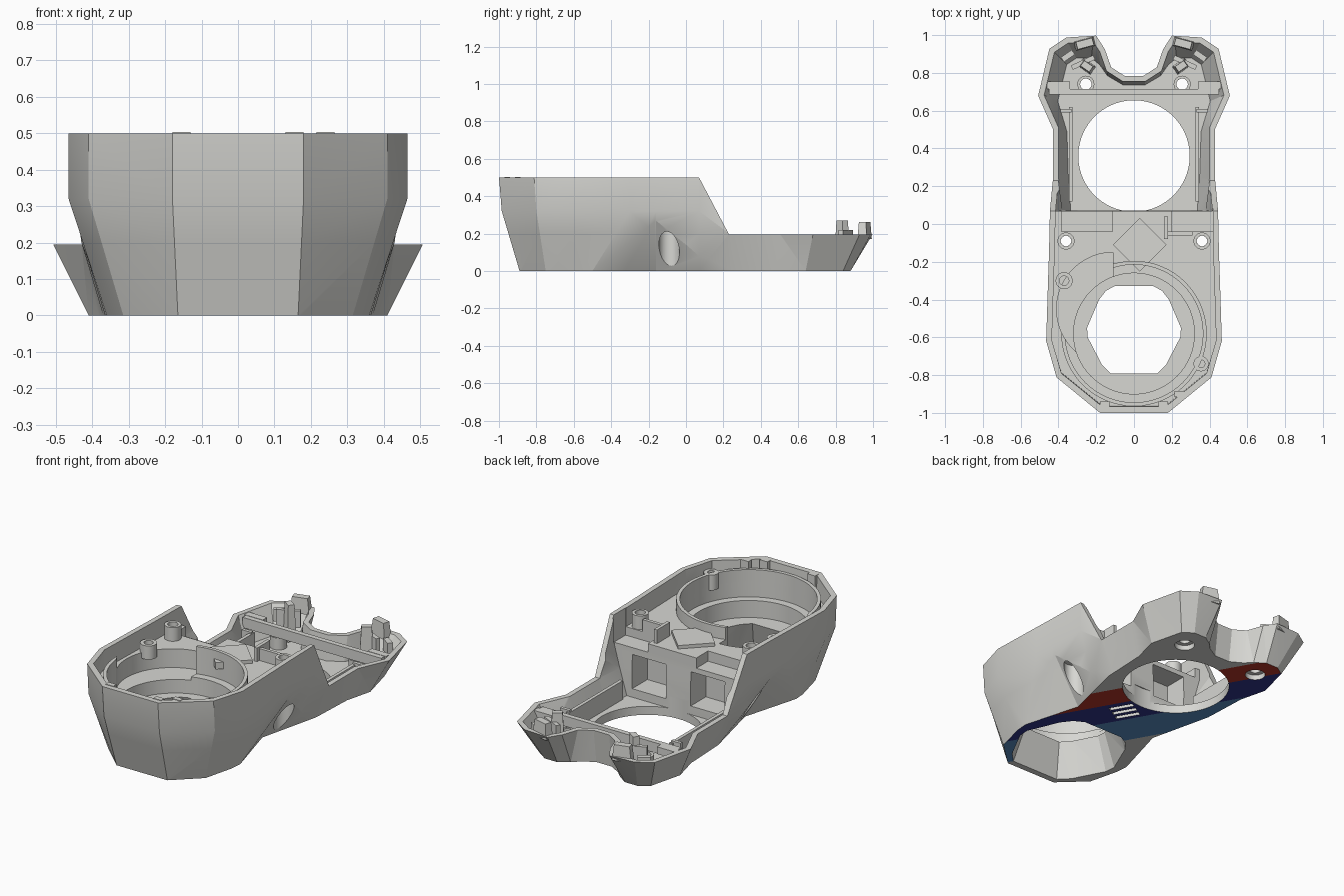
import bpy, bmesh, math
from mathutils import Vector

cube = bpy.data.objects.get("Cube")
if cube:
    bpy.data.objects.remove(cube, do_unlink=True)


def material(name, rgb):
    m = bpy.data.materials.new(name)
    m.use_nodes = True
    m.diffuse_color = (*rgb, 1)
    m.node_tree.nodes["Principled BSDF"].inputs["Base Color"].default_value = (*rgb, 1)
    return m


GREY = material("housing grey", (0.68, 0.68, 0.65))
STRIPES = [material("stripe red", (0.46, 0.035, 0.02)),
           material("stripe navy", (0.03, 0.035, 0.26)),
           material("stripe blue", (0.10, 0.27, 0.54))]

# Half outline, front to back: x, y at the base, then x, y at the shoulder
FRONT = [(.165, -.89, .18, -.985), (.315, -.75, .41, -.80), (.36, -.57, .465, -.62),
         (.365, -.50, .455, -.30), (.36, -.16, .45, -.16), (.35, .07, .445, .07)]
BACK = [(.36, .25, .43, .23), (.37, .48, .43, .50), (.41, .64, .51, .68),
        (.36, .84, .45, .93), (.30, .88, .36, .99), (.22, .88, .20, 1.0),
        (.16, .84, .155, .93), (.12, .80, .12, .83), (.05, .76, .05, .785)]


def outline(z, inset=0, first=0, last=15):
    half = []
    for i, (x0, y0, x1, y1) in enumerate(FRONT + BACK):
        t = min(z / (.32 if i < 6 else .2), 1)
        lean = 1 + .015 * max(0, min(z, .5) - .32) / .18 if i < 2 else 1
        half.append(Vector((x0 + (x1 - x0) * t, (y0 + (y1 - y0) * t) * lean)))
    ring = half + [Vector((-p.x, p.y)) for p in reversed(half)]
    n, out = len(ring), []
    for i, p in enumerate(ring):
        a, b = (p - ring[i - 1]).normalized(), (ring[(i + 1) % n] - p).normalized()
        na, nb = Vector((-a.y, a.x)), Vector((-b.y, b.x))
        q = p + (na + nb) * (inset / (1 + max(na.dot(nb), -.3)))
        if first <= min(i, n - 1 - i) < last:
            out.append((q.x, q.y, z))
    return out


def loft(name, loops, closed=False):
    """Skin matching loops; cap the ends unless the loops join up."""
    bm = bmesh.new()
    rings = [[bm.verts.new(p) for p in loop] for loop in loops]
    n = len(rings[0])
    pairs = list(zip(rings, rings[1:])) + ([(rings[-1], rings[0])] if closed else [])
    for lo, hi in pairs:
        for i in range(n):
            j = (i + 1) % n
            bm.faces.new((lo[i], lo[j], hi[j], hi[i]))
    if not closed:
        bm.faces.new(rings[0][::-1])
        bm.faces.new(rings[-1])
    bmesh.ops.recalc_face_normals(bm, faces=bm.faces)
    bmesh.ops.triangulate(bm, faces=[f for f in bm.faces if len(f.verts) == 4])
    me = bpy.data.meshes.new(name)
    bm.to_mesh(me)
    bm.free()
    ob = bpy.data.objects.new(name, me)
    bpy.context.scene.collection.objects.link(ob)
    me.materials.append(GREY)
    return ob


def circle(x, y, z, r, n=48):
    return [(x + r * math.cos(k * math.tau / n), y + r * math.sin(k * math.tau / n), z)
            for k in range(n)]


def cyl(name, x, y, r, z0, z1, n=48):
    return loft(name, [circle(x, y, z0, r, n), circle(x, y, z1, r, n)])


def tube(name, x, y, r_out, r_in, z0, z1, n=32):
    return loft(name, [circle(x, y, z0, r_out, n), circle(x, y, z1, r_out, n),
                       circle(x, y, z1, r_in, n), circle(x, y, z0, r_in, n)], True)


def box(name, x, y, w, d, z0, z1, turn=0, taper=1):
    c, s = math.cos(math.radians(turn)), math.sin(math.radians(turn))

    def rect(z, k):
        return [(x + k * (c * u * w - s * v * d) / 2, y + k * (s * u * w + c * v * d) / 2, z)
                for u, v in ((-1, -1), (1, -1), (1, 1), (-1, 1))]
    return loft(name, [rect(z0, 1), rect(z1, taper)])


def half_disc():
    """Rounded channel on one side of the pocket."""
    return loft("channel_cutter", [[p for p in circle(-.11, -.45, z, .3) if p[0] < -.1]
                                   for z in (.28, .6)])


def cut(target, cutter):
    mod = target.modifiers.new("cut", 'BOOLEAN')
    mod.operation, mod.solver, mod.object = 'DIFFERENCE', 'EXACT', cutter
    bpy.context.view_layer.objects.active = target
    bpy.ops.object.modifier_apply(modifier=mod.name)
    bpy.data.objects.remove(cutter, do_unlink=True)


# Faceted outer body
housing = loft("housing", [outline(z) for z in (0, .2, .32, .5)])

# Diagonal colour stripes on the underside
for m in STRIPES:
    housing.data.materials.append(m)
bm = bmesh.new()
bm.from_mesh(housing.data)
normal = Vector((1, .57, 0))
LIMITS = (.305, .13, -.08, -.33)


def base_faces():
    return [f for f in bm.faces if all(v.co.z < 1e-5 for v in f.verts)]


bmesh.ops.triangulate(bm, faces=[f for f in bm.faces if len(f.verts) > 4])
for c in LIMITS:
    faces = base_faces()
    geom = faces + list({e for f in faces for e in f.edges}) + list({v for f in faces for v in f.verts})
    bmesh.ops.bisect_plane(bm, geom=geom, plane_co=normal * (c / normal.length_squared), plane_no=normal)
for f in base_faces():
    k = normal.dot(f.calc_center_median())
    for i in range(3):
        if LIMITS[i + 1] < k < LIMITS[i]:
            f.material_index = i + 1
bm.to_mesh(housing.data)
bm.free()

# Lowered rear with sloping step
step = [(.017, .6), (.23, .195), (1.2, .195), (1.2, .6)]
cut(housing, loft("step_cutter", [[(x, y, z) for y, z in step] for x in (-1, 1)]))

# Pointed waist facets on both sides
for s in (-1, 1):
    tip = Vector((s * .455, -.16, .3))
    base = [Vector((s * x, y, 0)) for x, y in ((.365, -.5), (.27, -.16), (.36, .22), (.7, -.16))]
    cut(housing, loft("waist_cutter", [[tip.lerp(p, k) for p in base] for k in (1.05, .02)]))

# Top recess, rear tray and round pocket
cut(housing, loft("recess_cutter", [outline(z, .03, 0, 7) for z in (.39, .6)]))
cut(housing, loft("tray_cutter", [outline(z, .03, 5, 15) for z in (.05, .2, .32, .6)]))
cut(housing, cyl("pocket_cutter", 0, -.58, .365, .3, .6, 64))
cut(housing, cyl("pocket_floor_cutter", 0, -.58, .32, .2, .4, 64))
cut(housing, half_disc())

# Flared front opening and large rear opening
half = [(.1, .225), (.145, .2), (.18, .155), (.242, .01), (.238, -.04), (.165, -.18), (.12, -.225)]
opening = half + [(-x, y) for x, y in reversed(half)]
cut(housing, loft("opening_cutter", [[(x * k, -.56 + y * k, z) for x, y in opening]
                                     for z, k in ((-.02, 1.33), (.22, 1))]))
cut(housing, cyl("rear_hole_cutter", 0, .36, .295, -.1, .12, 72))

# Deck pockets: top cup, corner tray and two rear windows
cut(housing, box("cup_cutter", -.25, .03, .27, .14, .33, .6))
cut(housing, box("corner_cutter", .31, .02, .22, .12, .34, .6))
for x in (-.19, .19):
    cut(housing, box("window_cutter", x, .03, .22, .2, .1, .3))

# Screw holes with wide access bores from below
for s in (-1, 1):
    cut(housing, cyl("side_bore_cutter", s * .36, -.09, .055, -.1, .23, 32))
    cut(housing, cyl("side_screw_cutter", s * .36, -.09, .028, .1, .7, 24))
    cut(housing, cyl("rear_bore_cutter", s * .255, .74, .055, -.1, .03, 32))
    cut(housing, cyl("rear_screw_cutter", s * .255, .74, .03, -.1, .2, 24))

# Vent slots in the underside
for k in (-1, 0, 1):
    cut(housing, box("vent_cutter", .04 + k * .043, -.035 + k * .025, .14, .026, -.02, .04, 120))

# Deck details
box("deck_plate", .03, -.11, .2, .2, .37, .41, 45)
cut(tube("pocket_lip", 0, -.58, .385, .365, .38, .46, 64), half_disc())
box("deck_rib", .17, -.02, .02, .12, .38, .47)
box("deck_rib_cross", .24, -.05, .14, .02, .38, .46)
tube("left_post", -.37, -.3, .045, .025, .36, .44)
tube("right_post", .355, -.74, .04, .02, .37, .46)
for x, y in ((-.155, -.955), (.155, -.955), (.24, -.90)):
    box("rim_tab", x, y, .05, .03, .38, .503)

# Rear tray frame
box("cross_bar", 0, .7, .9, .03, .13, .19)

for s in (-1, 1):
    tube("side_boss", s * .36, -.09, .045, .028, .37, .47)
    tube("rear_boss", s * .255, .74, .045, .03, .04, .12)
    box("side_rail", s * .335, .37, .02, .5, .04, .16)
    box("rail_rib", s * .36, .6, .06, .02, .06, .17)
    box("bar_end", s * .40, .735, .12, .04, .15, .192)
    # Latch blocks on the rear prongs
    box("latch_post", s * .25, .835, .08, .05, .06, .27, s * 35, .7)
    box("latch_arm", s * .27, .855, .13, .025, .12, .22, s * -25)
    box("prong_block", s * .26, .955, .11, .05, .17, .262, s * -15, .8)
    box("prong_web", s * .35, .89, .07, .03, .12, .19, s * -35)

# Crisp edges, smooth curves
for ob in bpy.context.scene.objects:
    ob.select_set(ob.type == 'MESH')
bpy.context.view_layer.objects.active = housing
bpy.ops.object.shade_smooth_by_angle(angle=math.radians(20))
